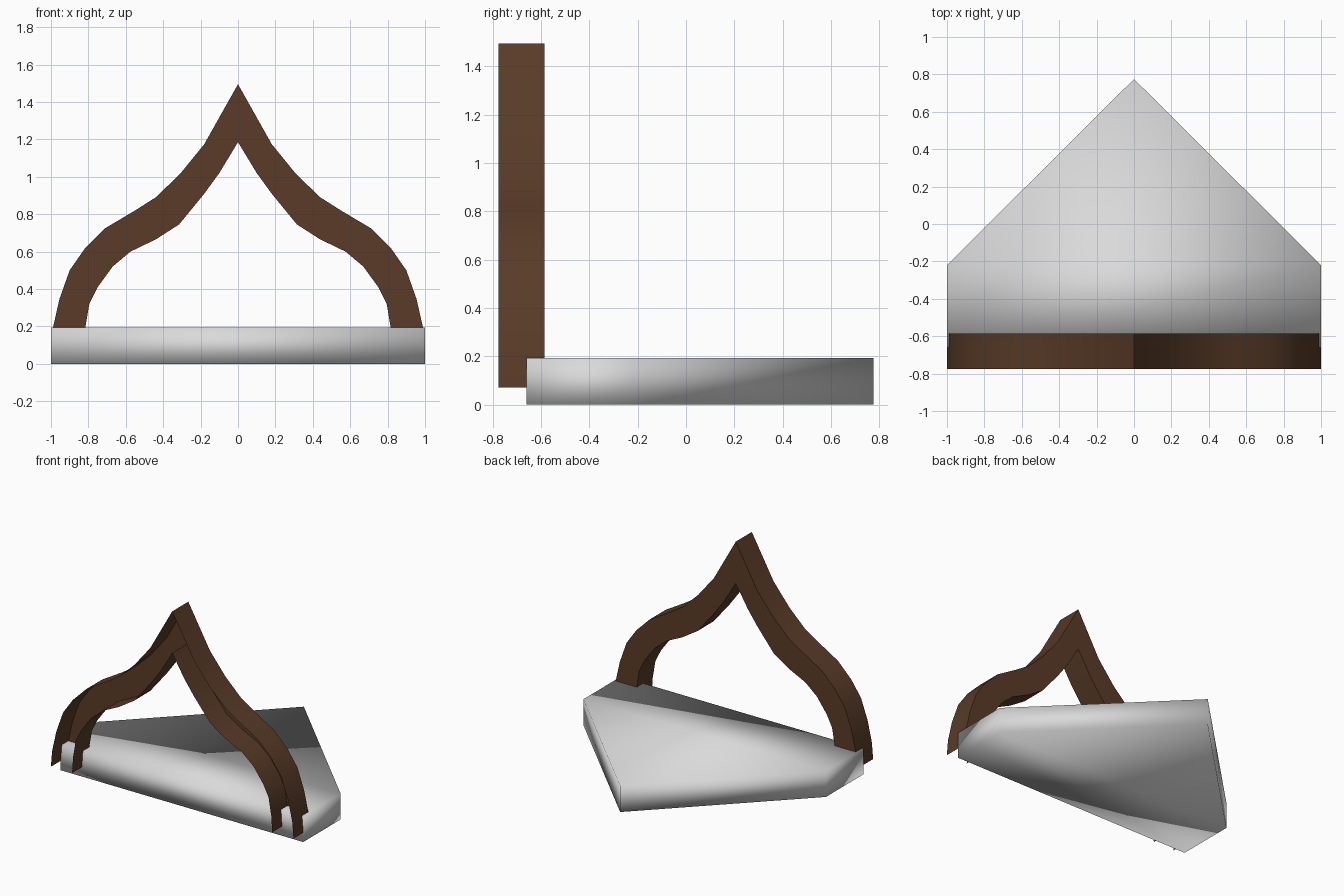
import bpy, bmesh, math

if "Cube" in bpy.data.objects:
    bpy.data.objects.remove(bpy.data.objects["Cube"])


def material(name, rgb):
    m = bpy.data.materials.new(name)
    m.diffuse_color = (*rgb, 1.0)
    m.use_nodes = True
    m.node_tree.nodes["Principled BSDF"].inputs["Base Color"].default_value = m.diffuse_color
    return m


def make_object(name, bm, mat):
    mesh = bpy.data.meshes.new(name)
    bm.to_mesh(mesh)
    bm.free()
    mesh.materials.append(mat)
    obj = bpy.data.objects.new(name, mesh)
    bpy.context.collection.objects.link(obj)
    return obj


grey = material("light grey", (0.7, 0.7, 0.7))
brown = material("dark wood brown", (0.1, 0.044, 0.021))

# Base: five-sided slab, softly shaded over all its edges
plan = [(-1, -0.66), (1, -0.66), (1, -0.22), (0, 0.775), (-1, -0.22)]
bm = bmesh.new()
low = [bm.verts.new((x, y, 0)) for x, y in plan]
top = [bm.verts.new((x, y, 0.193)) for x, y in plan]
for a, b, c in ((0, 1, 2), (0, 2, 4), (2, 3, 4)):
    bm.faces.new((top[a], top[b], top[c]))
    bm.faces.new((low[c], low[b], low[a]))
for i in range(5):
    j = (i + 1) % 5
    bm.faces.new((low[i], low[j], top[j], top[i]))
bmesh.ops.recalc_face_normals(bm, faces=bm.faces)
for f in bm.faces:
    f.smooth = True
make_object("base", bm, grey)

# Arch: pointed ogee channel, open at the front, half profiles from foot to tip
outer_half = [(1.0, 0.07), (0.99, 0.19), (0.955, 0.345), (0.9, 0.5), (0.82, 0.615),
              (0.71, 0.725), (0.55, 0.82), (0.44, 0.89), (0.31, 1.015),
              (0.18, 1.175), (0, 1.495)]
inner_half = [(0.825, 0.07), (0.817, 0.19), (0.795, 0.32), (0.75, 0.41), (0.67, 0.52),
              (0.575, 0.60), (0.44, 0.665), (0.315, 0.745), (0.18, 0.91),
              (0.10, 1.02), (0, 1.185)]
Y_FRONT, Y_BACK = -0.775, -0.585


def chain(bm, half, y):
    pts = [(-x, z) for x, z in half] + half[-2::-1]
    return [bm.verts.new((x, y, z)) for x, z in pts]


bm = bmesh.new()
of, ob = chain(bm, outer_half, Y_FRONT), chain(bm, outer_half, Y_BACK)
nf, nb = chain(bm, inner_half, Y_FRONT), chain(bm, inner_half, Y_BACK)
for i in range(len(of) - 1):
    j = i + 1
    bm.faces.new((of[i], of[j], ob[j], ob[i]))   # outer wall
    bm.faces.new((nb[i], nb[j], nf[j], nf[i]))   # inner wall
    bm.faces.new((ob[i], ob[j], nb[j], nb[i]))   # back face
arch = make_object("arch", bm, brown)
bpy.context.view_layer.objects.active = arch
arch.select_set(True)
bpy.ops.object.shade_smooth_by_angle(angle=math.radians(30))
